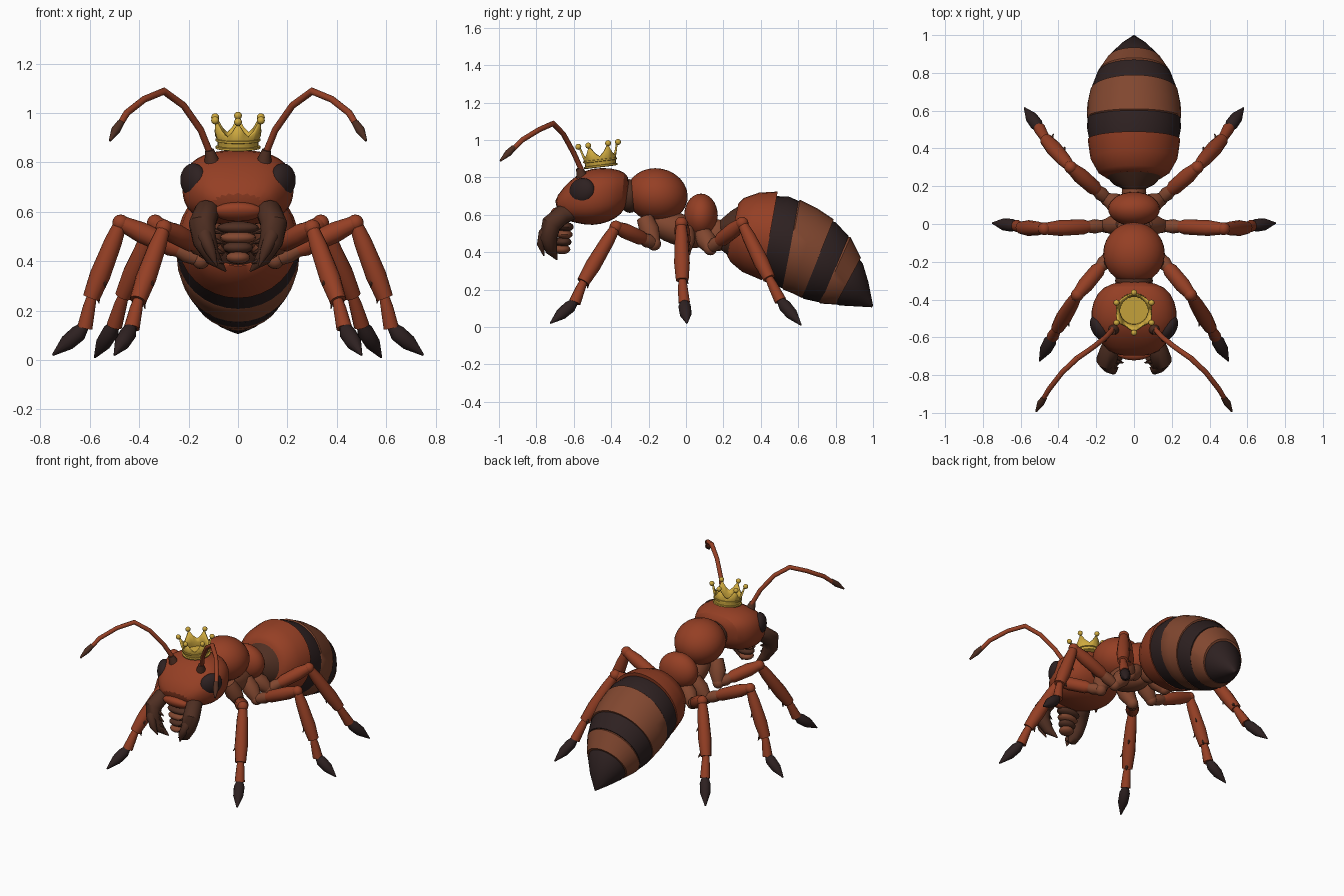
import bpy, bmesh
from math import sin, cos, pi
from mathutils import Vector, Matrix, Euler

old = bpy.data.objects.get("Cube")
if old:
    bpy.data.objects.remove(old, do_unlink=True)


def material(name, r, g, b):
    m = bpy.data.materials.new(name)
    m.use_nodes = True
    m.diffuse_color = (r, g, b, 1)
    m.node_tree.nodes["Principled BSDF"].inputs["Base Color"].default_value = (r, g, b, 1)
    return m


RUST = material("rust_red", .30, .05, .018)
BROWN = material("warm_brown", .22, .063, .029)
UMBER = material("dark_umber", .078, .028, .016)
BLACK = material("near_black", .027, .015, .015)
GOLD = material("gold", .62, .40, .05)


def finish(name, bm, mats, mirror=False):
    """Turn a bmesh into a smooth-shaded object, optionally mirrored across x."""
    bmesh.ops.recalc_face_normals(bm, faces=bm.faces[:])
    mesh = bpy.data.meshes.new(name)
    bm.to_mesh(mesh)
    bm.free()
    for m in mats:
        mesh.materials.append(m)
    ob = bpy.data.objects.new(name, mesh)
    bpy.context.scene.collection.objects.link(ob)
    if mirror:
        ob.modifiers.new("Mirror", 'MIRROR').use_mirror_merge = False
    bpy.ops.object.select_all(action='DESELECT')
    ob.select_set(True)
    bpy.context.view_layer.objects.active = ob
    bpy.ops.object.shade_smooth_by_angle(angle=.7)
    return ob


def skin(bm, rings):
    """Join rings of points with quads and cap both ends."""
    loops = [[bm.verts.new(p) for p in ring] for ring in rings]
    n = len(loops[0])
    bands = []
    for a, b in zip(loops, loops[1:]):
        bands.append([bm.faces.new((a[i], a[(i + 1) % n], b[(i + 1) % n], b[i])) for i in range(n)])
    bm.faces.new(loops[0])
    bm.faces.new(loops[-1])
    return bands


def oval(yt, zt, yb, zb, w, n=32, power=1.0):
    """Ring through a top point and a bottom point, with half width w."""
    top, bot = Vector((0, yt, zt)), Vector((0, yb, zb))
    mid, half = (top + bot) / 2, (top - bot) / 2

    def soft(v):
        return abs(v) ** power * (1 if v > 0 else -1)
    return [mid + half * soft(cos(2 * pi * i / n)) + Vector((w * soft(sin(2 * pi * i / n)), 0, 0))
            for i in range(n)]


def limb(name, pts, radii, mat, mirror=True, n=12):
    """Round tube of varying thickness along a path."""
    pts = [Vector(p) for p in pts]
    rings, prev, q = [], None, None
    for i, p in enumerate(pts):
        t = (pts[min(i + 1, len(pts) - 1)] - pts[max(i - 1, 0)]).normalized()
        q = prev.rotation_difference(t) @ q if prev else t.to_track_quat('Z', 'Y')
        prev = t
        rings.append([p + q @ Vector((radii[i] * cos(2 * pi * k / n), radii[i] * sin(2 * pi * k / n), 0))
                      for k in range(n)])
    bm = bmesh.new()
    skin(bm, rings)
    return finish(name, bm, [mat], mirror)


def ball(name, loc, size, mat, rot=(0, 0, 0), mirror=False, seg=28):
    bm = bmesh.new()
    mtx = Matrix.LocRotScale(Vector(loc), Euler(rot), Vector(size))
    bmesh.ops.create_uvsphere(bm, u_segments=seg, v_segments=seg // 2, radius=1, matrix=mtx)
    return finish(name, bm, [mat], mirror)


# Abdomen: overlapping plates, coloured band by band
plates = [
    ("abdomen_root", UMBER, [(.17, .56, .18, .45, .04), (.24, .62, .19, .41, .11), (.32, .67, .24, .37, .17)]),
    ("abdomen_front", RUST, [(.28, .66, .22, .38, .15), (.31, .69, .24, .345, .19),
                             (.39, .718, .30, .295, .23), (.49, .724, .405, .25, .245)]),
    ("abdomen_band", BLACK, [(.47, .70, .40, .26, .235), (.55, .697, .46, .23, .248), (.61, .67, .52, .205, .247)]),
    ("abdomen_middle", BROWN, [(.59, .665, .51, .215, .24), (.61, .68, .52, .20, .25),
                               (.70, .635, .57, .18, .247), (.79, .575, .62, .155, .232)]),
    ("abdomen_rear_band", BLACK, [(.77, .57, .61, .17, .222), (.80, .56, .63, .15, .226), (.87, .485, .72, .13, .195)]),
    ("abdomen_rear", BROWN, [(.85, .48, .70, .14, .185), (.88, .48, .72, .125, .192), (.935, .37, .80, .12, .145)]),
    ("abdomen_tip", BLACK, [(.91, .38, .79, .125, .135), (.945, .34, .82, .115, .128),
                            (.975, .24, .91, .11, .075), (1.0, .115, .995, .105, .005)]),
]
for name, mat, rings in plates:
    bm = bmesh.new()
    skin(bm, [oval(*r) for r in rings])
    finish(name, bm, [mat])

# Head: squarish loft, smoothed
bm = bmesh.new()
skin(bm, [oval(*r, n=20, power=.8) for r in [
    (-.30, .78, -.31, .67, .07), (-.32, .83, -.34, .60, .17), (-.40, .853, -.42, .555, .223),
    (-.50, .853, -.50, .54, .233), (-.58, .82, -.57, .55, .215), (-.66, .745, -.62, .565, .165),
    (-.715, .665, -.665, .575, .115)]])
head = finish("head", bm, [RUST])
head.modifiers.new("Smooth", 'SUBSURF').levels = 1
head.modifiers["Smooth"].render_levels = 1
ball("eye", (.178, -.555, .725), (.045, .078, .07), BLACK, (.35, 0, -.55), True)

# Thorax and waist
ball("neck", (0, -.30, .70), (.10, .06, .09), UMBER)
ball("front_thorax", (0, -.155, .705), (.163, .165, .143), RUST, (-.2, 0, 0))
ball("rear_thorax", (0, .08, .595), (.137, .09, .118), RUST)
ball("thorax_underside", (0, -.05, .525), (.095, .19, .085), BROWN, (-.35, 0, 0))
ball("waist", (0, .165, .49), (.065, .08, .085), BROWN)

# Jaws, teeth and mouth
limb("mandible", [(.11, -.60, .61), (.125, -.66, .60), (.145, -.72, .55), (.135, -.735, .48),
                  (.10, -.72, .41), (.05, -.69, .36)], [.035, .052, .055, .048, .032, .004], UMBER)
limb("mandible_prong", [(.135, -.72, .54), (.135, -.76, .50), (.11, -.775, .44), (.085, -.76, .38)],
     [.03, .03, .022, .003], UMBER)
for i in range(4):
    z = .53 - i * .04
    limb("jaw_tooth", [(.115 - i * .006, -.725, z), (.055, -.735, z - .02)], [.018, .002], UMBER, n=8)
    ball("mouth_ridge", (0, -.645 - i * .006, z + .005), (.085 - i * .012, .045, .026), BROWN if i % 2 else UMBER, seg=20)
ball("upper_lip", (0, -.675, .60), (.10, .05, .035), RUST, (-.5, 0, 0))

# Antennae
limb("antenna_socket", [(.105, -.555, .80), (.115, -.57, .85)], [.032, .018], UMBER)
limb("antenna", [(.11, -.555, .83), (.15, -.60, .93), (.22, -.655, 1.03), (.30, -.71, 1.088), (.38, -.785, 1.055),
                 (.45, -.875, 1.0), (.48, -.925, .95)], [.014, .014, .014, .015, .014, .014, .013], RUST)
limb("antenna_tip", [(.475, -.92, .96), (.495, -.95, .93), (.518, -.993, .888)], [.015, .019, .005], UMBER)

# Legs: hip, knee, shin end, ankle, toe
legs = {
    "front": [(.08, -.22, .58), (.13, -.17, .445), (.30, -.375, .535), (.405, -.55, .24), (.43, -.595, .13), (.50, -.725, .02)],
    "middle": [(.06, 0, .52), (.15, -.01, .405), (.475, -.025, .555), (.595, -.02, .25), (.62, -.01, .13), (.75, .005, .02)],
    "rear": [(.06, .09, .50), (.14, .13, .42), (.335, .30, .555), (.465, .445, .26), (.50, .505, .14), (.58, .615, .01)],
}
for side, path in legs.items():
    root, hip, knee, shin, ankle, toe = [Vector(p) for p in path]
    limb(side + "_coxa", [root, root.lerp(hip, .5), hip], [.045, .055, .035], BROWN)
    ball(side + "_hip_joint", hip, (.037, .037, .037), BROWN, mirror=True, seg=16)
    split = hip.lerp(knee, .3)
    limb(side + "_trochanter", [hip, hip.lerp(split, .6), split], [.028, .038, .03], BROWN)
    limb(side + "_femur", [hip.lerp(knee, .24), hip.lerp(knee, .36), hip.lerp(knee, .75), knee],
         [.026, .04, .042, .03], RUST)
    ball(side + "_knee", knee, (.034, .034, .034), RUST, mirror=True, seg=16)
    limb(side + "_tibia", [knee, knee.lerp(shin, .25), knee.lerp(shin, .7), shin], [.026, .036, .042, .034], RUST)
    limb(side + "_tarsus", [shin.lerp(knee, .04), shin.lerp(ankle, .3), ankle], [.02, .026, .032], RUST)
    limb(side + "_foot", [ankle.lerp(shin, .1), ankle.lerp(toe, .2), ankle.lerp(toe, .55), toe],
         [.018, .034, .032, .004], BLACK)
    # Short spines down the inner side of the shin
    down = (shin - knee).normalized()
    inward = Vector((-.8, 0, -.3))
    across = inward.cross(down).normalized()
    for k, f in enumerate((.45, .7, .92)):
        base = knee.lerp(shin, f)
        out = (inward + across * (.7 if k % 2 else -.7)).normalized()
        limb(side + "_spine", [base + out * .02, base + out * .05 + down * .035], [.014, .002], UMBER, n=6)

# Crown: flared wall with six points, floor, rim band and beads
tilt = Matrix.Translation((0, -.455, .855)) @ Matrix.Rotation(.12, 4, 'X')


def around(i, r, z):
    a = pi / 2 + 2 * pi * i / 24
    return tilt @ Vector((r * cos(a), r * sin(a), z))


bm = bmesh.new()
rise = (.115, .075, .055, .075)
rings = [[around(i, .082, 0) for i in range(24)], [around(i, .084, .035) for i in range(24)],
         [around(i, .084 + rise[i % 4] * .18, rise[i % 4]) for i in range(24)]]
skin(bm, rings)
bm.faces.ensure_lookup_table()
bmesh.ops.delete(bm, geom=[bm.faces[-1]], context='FACES_ONLY')
crown = finish("crown", bm, [GOLD])
crown.modifiers.new("Wall", 'SOLIDIFY').thickness = .01
for z in (.006, .036):
    bm = bmesh.new()
    skin(bm, [[around(i, r, z + h) for i in range(24)] for r, h in ((.08, -.007), (.091, -.004), (.091, .004), (.08, .007))])
    bmesh.ops.delete(bm, geom=[f for f in bm.faces if len(f.verts) > 4], context='FACES_ONLY')
    finish("crown_band", bm, [GOLD])
for k in range(6):
    ball("crown_bead", around(k * 4, .107, .122), (.016, .016, .016), GOLD, seg=16)
